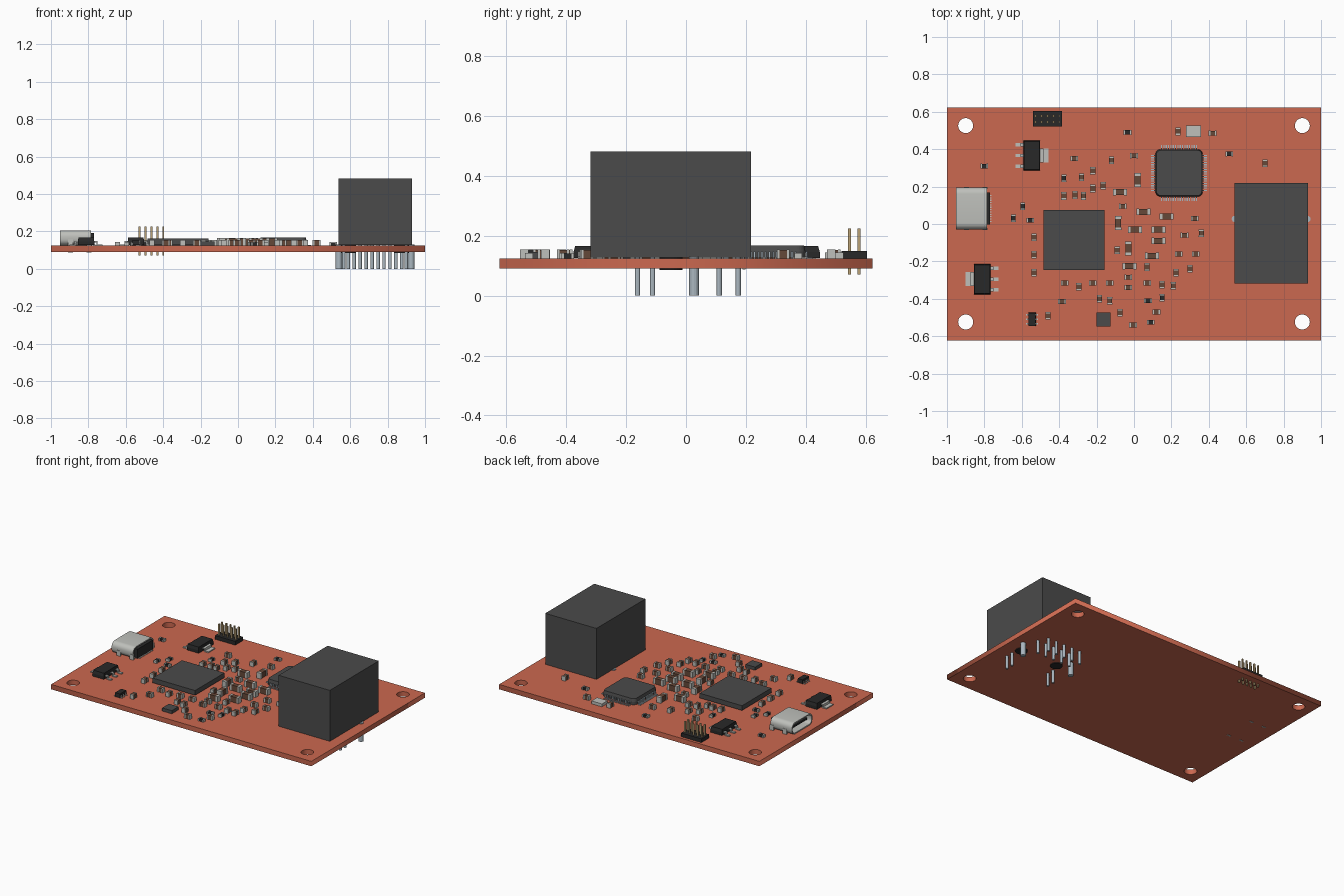
import bpy, bmesh, math
from mathutils import Matrix, Vector

if "Cube" in bpy.data.objects:
    bpy.data.objects.remove(bpy.data.objects["Cube"])

TOP, BOT = 0.124, 0.09          # board faces


def mat(name, r, g, b):
    m = bpy.data.materials.new(name)
    m.diffuse_color = (r, g, b, 1)
    m.use_nodes = True
    m.node_tree.nodes["Principled BSDF"].inputs["Base Color"].default_value = m.diffuse_color
    return m


RED = mat("board_red", 0.60, 0.14, 0.08)
GREY = mat("package_grey", 0.07, 0.07, 0.07)
BLACK = mat("plastic_black", 0.022, 0.022, 0.022)
METAL = mat("tinned_metal", 0.52, 0.53, 0.50)
STEEL = mat("pin_steel", 0.40, 0.47, 0.52)
GOLD = mat("pin_gold", 0.50, 0.36, 0.18)
BROWN = mat("ceramic_brown", 0.13, 0.065, 0.04)


class Part:
    """Collects primitives into one mesh."""

    def __init__(self, *mats):
        self.bm, self.mats = bmesh.new(), mats

    def prism(self, pts, z0, z1, m=0, taper=1.0):
        n = len(pts)
        c = sum((Vector(p) for p in pts), Vector((0, 0))) / n
        lo = [self.bm.verts.new((*p, z0)) for p in pts]
        hi = [self.bm.verts.new((*(c + (Vector(p) - c) * taper), z1)) for p in pts]
        faces = [self.bm.faces.new(lo[::-1]), self.bm.faces.new(hi)]
        faces += [self.bm.faces.new((lo[i], lo[(i + 1) % n], hi[(i + 1) % n], hi[i])) for i in range(n)]
        for f in faces:
            f.material_index = m
        return lo + hi

    def box(self, x0, x1, y0, y1, z0, z1, m=0, taper=1.0):
        return self.prism([(x0, y0), (x1, y0), (x1, y1), (x0, y1)], z0, z1, m, taper)

    def rod(self, x, y, r, z0, z1, m=0, n=16):
        return self.prism(circle(x, y, r, n), z0, z1, m)

    def gull_lead(self, x0, x1, width, height, t, m=1, spin=0.0, shift=0.0):
        """Bent lead running out along +x, then spun about z."""
        mid = x0 + (x1 - x0) * 0.45
        vs = self.box(x0, mid, shift - width / 2, shift + width / 2, height - t, height, m)
        vs += self.box(mid - t, mid, shift - width / 2, shift + width / 2, 0, height - t, m)
        vs += self.box(mid, x1, shift - width / 2, shift + width / 2, 0, t, m)
        bmesh.ops.rotate(self.bm, verts=vs, cent=(0, 0, 0), matrix=Matrix.Rotation(spin, 3, 'Z'))

    def mesh(self, name):
        bmesh.ops.recalc_face_normals(self.bm, faces=self.bm.faces)
        me = bpy.data.meshes.new(name)
        self.bm.to_mesh(me)
        self.bm.free()
        for m in self.mats:
            me.materials.append(m)
        return me


def circle(x, y, r, n=32):
    return [(x + r * math.cos(2 * math.pi * i / n), y + r * math.sin(2 * math.pi * i / n)) for i in range(n)]


def rounded(w, h, r, n=6):
    """Rounded rectangle centred on the origin."""
    pts = []
    for k, (sx, sy) in enumerate([(1, 1), (-1, 1), (-1, -1), (1, -1)]):
        for i in range(n + 1):
            a = math.pi / 2 * (k + i / n)
            pts.append((sx * (w / 2 - r) + r * math.cos(a), sy * (h / 2 - r) + r * math.sin(a)))
    return pts


def place(name, me, x=0, y=0, z=0, spin=0.0):
    ob = bpy.data.objects.new(name, me)
    ob.location, ob.rotation_euler = (x, y, z), (0, 0, spin)
    bpy.context.collection.objects.link(ob)
    return ob


# circuit board: filled outline with four mounting holes
cu = bpy.data.curves.new("board_outline", 'CURVE')
cu.dimensions, cu.fill_mode, cu.extrude = '2D', 'BOTH', (TOP - BOT) / 2
loops = [[(-1, -0.623), (1, -0.623), (1, 0.623), (-1, 0.623)]]
loops += [circle(sx * 0.9, y, 0.04) for sx in (-1, 1) for y in (-0.524, 0.526)]
for loop in loops:
    s = cu.splines.new('POLY')
    s.points.add(len(loop) - 1)
    for p, q in zip(s.points, loop):
        p.co = (*q, 0, 1)
    s.use_cyclic_u = True
tmp = place("tmp", cu)
bpy.context.view_layer.update()
me = bpy.data.meshes.new_from_object(tmp.evaluated_get(bpy.context.evaluated_depsgraph_get()))
bpy.data.objects.remove(tmp)
me.materials.clear()
me.materials.append(RED)
place("circuit_board", me, z=(TOP + BOT) / 2)

# network jack: block, contact pins, shield posts and locating pegs
p = Part(GREY, STEEL, BLACK)
p.box(0.536, 0.929, -0.319, 0.218, 0.128, 0.482)
cx = 0.733
for i in range(10):
    p.rod(cx + (i - 4.5) * 0.0318, 0.175 if i % 2 == 0 else 0.111, 0.009, 0, 0.129, 1, 12)
for s in (-1, 1):
    p.rod(cx + s * 0.194, 0.027, 0.017, 0, 0.13, 1)
    p.rod(cx + s * 0.143, -0.05, 0.039, 0.085, 0.129, 2, 24)
    p.rod(cx + s * 0.167, -0.162, 0.009, 0, 0.129, 1, 12)
    p.rod(cx + s * 0.167, -0.112, 0.009, 0, 0.129, 1, 12)
place("network_jack", p.mesh("network_jack"))

# flat quad chip with 16 gull-wing leads per side
p = Part(GREY, STEEL)
body = rounded(0.252, 0.252, 0.026)
p.prism(body, 0.004, 0.024)
p.prism(body, 0.024, 0.044, taper=0.965)
for side in range(4):
    for i in range(16):
        p.gull_lead(0.12, 0.15, 0.006, 0.023, 0.004, 1, side * math.pi / 2, (i - 7.5) * 0.0125)
place("quad_flat_chip", p.mesh("quad_flat_chip"), 0.241, 0.273, TOP)

# large processor package: substrate and lid
p = Part(GREY)
p.box(-0.163, 0.163, -0.161, 0.161, 0.006, 0.039)
p.box(-0.15, 0.15, -0.15, 0.15, 0, 0.006)
place("processor_package", p.mesh("processor_package"), -0.32, -0.086, TOP)

# regulators: three leads on +x, wide tab on -x
p = Part(BLACK, METAL)
p.box(-0.044, 0.044, -0.081, 0.081, 0.002, 0.022)
p.box(-0.044, 0.044, -0.081, 0.081, 0.022, 0.042, taper=0.93)
for i in (-1, 0, 1):
    p.gull_lead(0.04, 0.088, 0.018, 0.024, 0.007, 1, 0, i * 0.0575)
p.gull_lead(0.04, 0.088, 0.075, 0.024, 0.007, 1, math.pi)
reg = p.mesh("regulator")
place("regulator_front", reg, -0.812, -0.295, TOP)
place("regulator_back", reg, -0.546, 0.366, TOP, math.pi)

# USB-style port: hollow rounded shell along x, tongue, rear housing, tabs
p = Part(METAL, BLACK)
rings = []
for x, inset in ((-0.09, 0.008), (-0.09, 0), (0.075, 0), (0.075, 0.008)):
    prof = rounded(0.224 - 2 * inset, 0.08 - 2 * inset, 0.034 - inset)
    rings.append([p.bm.verts.new((x, y, z + 0.041)) for y, z in prof])
for a, b in zip(rings, rings[1:] + rings[:1]):
    for i in range(len(a)):
        p.bm.faces.new((a[i], a[i - 1], b[i - 1], b[i]))
p.box(0.05, 0.09, -0.085, 0.085, 0.004, 0.068, 1)
p.box(-0.07, 0.05, -0.083, 0.083, 0.034, 0.047, 1)
for s in (-1, 1):
    for x in (-0.035, 0.065):
        p.box(x - 0.014, x + 0.014, s * 0.11 - 0.005, s * 0.11 + 0.005, -0.036, 0.036)
for i in range(12):
    y = (i - 5.5) * 0.0125
    p.box(0.088, 0.098, y - 0.003, y + 0.003, 0, 0.005)
port = place("charging_port", p.mesh("charging_port"), -0.861, 0.083, TOP)
bpy.context.view_layer.objects.active = port
port.select_set(True)
bpy.ops.object.shade_smooth_by_angle(angle=math.radians(30))

# pin header, 2 x 5
p = Part(BLACK, GOLD)
p.box(-0.078, 0.078, -0.042, 0.042, 0, 0.026)
for i in range(5):
    for s in (-1, 1):
        x, y = (i - 2) * 0.0318, s * 0.0159
        p.box(x - 0.005, x + 0.005, y - 0.005, y + 0.005, 0.07 - TOP, 0.225 - TOP, 1)
place("pin_header", p.mesh("pin_header"), -0.463, 0.562, TOP)

# crystal, small leadless chip, small six-lead chip
p = Part(METAL)
p.box(-0.04, 0.04, -0.031, 0.031, 0, 0.02)
place("crystal", p.mesh("crystal"), 0.318, 0.495, TOP)
p = Part(GREY)
p.box(-0.037, 0.037, -0.037, 0.037, 0, 0.022)
place("leadless_chip", p.mesh("leadless_chip"), -0.163, -0.51, TOP)
p = Part(BLACK, METAL)
p.box(-0.02, 0.02, -0.036, 0.036, 0.003, 0.03, taper=0.95)
for side in (0, math.pi):
    for i in (-1, 0, 1):
        p.gull_lead(0.016, 0.032, 0.009, 0.017, 0.004, 1, side, i * 0.024)
place("six_lead_chip", p.mesh("six_lead_chip"), -0.545, -0.51, TOP)


# two-terminal components
def two_terminal(name, colour, length, width, height):
    p = Part(colour, METAL)
    h, e = length / 2, length * 0.2
    p.box(-h + e, h - e, -width / 2 + 0.001, width / 2 - 0.001, 0.001, height - 0.001)
    for a, b in ((-h, -h + e), (h - e, h)):
        p.box(a, b, -width / 2, width / 2, 0, height, 1)
    return p.mesh(name)


CAP = two_terminal("capacitor", BROWN, 0.041, 0.028, 0.030)
BIG = two_terminal("large_capacitor", BROWN, 0.075, 0.034, 0.040)
RES = two_terminal("resistor", BLACK, 0.041, 0.026, 0.018)

# positions in hundredths of a unit; True = turned to run along y
GROUPS = [
    (CAP, False, [(-32, 35), (0, 36.5), (-6, 9.5), (32.5, 3), (27, -6), (24, -16), (33, -16), (-37, -31.5),
                  (-22, -31.5), (-13, -31.5), (-3, -28.5), (-3, -34), (7, -31.5), (-38.5, -41.5),
                  (12, -47), (-0.5, -54), (42, 48.5)]),
    (CAP, True, [(-12, 34), (-22, 28.5), (-28, 25), (-16.5, 20.5), (-22, 19), (-31.5, 15.5), (-37.5, 15),
                 (-27, 15), (-9, -14), (36, -5), (-53.5, -7), (-53.5, -16.5), (-53.5, -26), (-29.5, -33.5),
                 (7, -23), (15, -32.5), (22.5, -26), (30, -24), (21, -33), (-18.5, -40), (-13, -41),
                 (-7.5, -47.5), (-46, -49), (23.5, 49.5), (70, 32.5)]),
    (BIG, False, [(-7.5, 17), (5, 6.5), (17.5, 4), (0.5, -3), (13, -3), (13, -9), (9.5, -17), (-2.5, -22.5)]),
    (BIG, True, [(2, 23.5), (-8.5, 0.5), (-3, -13)]),
    (RES, False, [(-80, 31), (-3.5, 49), (51, 37.5), (-55.5, 2), (7.5, -41), (9, -52.5)]),
    (RES, True, [(-37.5, 24.5), (-64.5, 3), (-59.5, 9.5), (15, -39.5)]),
]
for me, turned, spots in GROUPS:
    for x, y in spots:
        place(me.name, me, x / 100, y / 100, TOP, math.pi / 2 if turned else 0)
